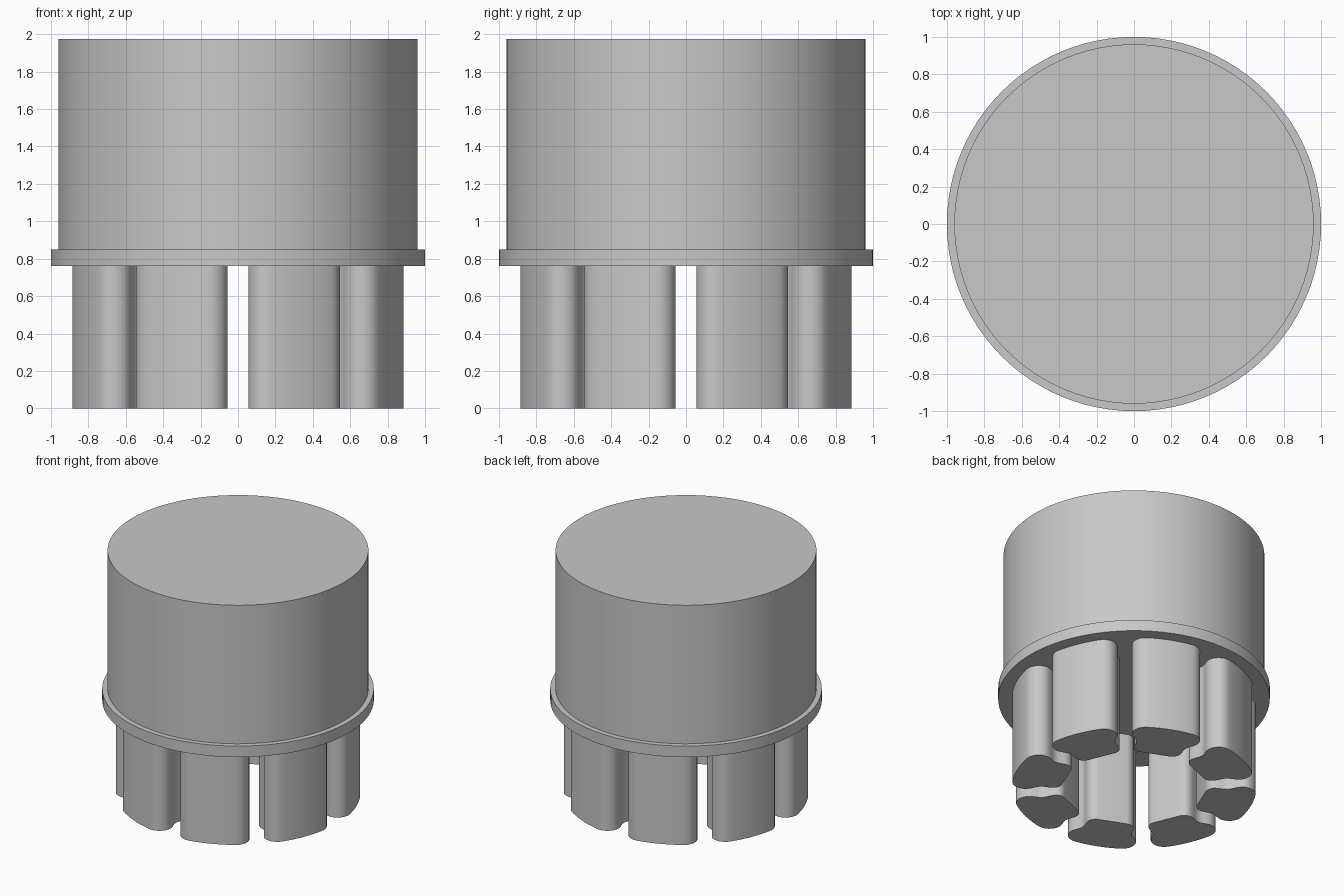
import bpy, bmesh, math
from mathutils import Vector

cube = bpy.data.objects.get("Cube")
if cube:
    bpy.data.objects.remove(cube, do_unlink=True)

grey = bpy.data.materials.new("plain_grey")
grey.use_nodes = True
colour = (0.58, 0.58, 0.58, 1)
grey.diffuse_color = colour
grey.node_tree.nodes["Principled BSDF"].inputs["Base Color"].default_value = colour


def extrude_outline(name, points, z0, z1):
    """Make a smooth-sided prism from a closed outline."""
    bm = bmesh.new()
    base = bm.faces.new([bm.verts.new((x, y, z0)) for x, y in points])
    top = bmesh.ops.extrude_face_region(bm, geom=[base], use_keep_orig=True)["geom"]
    bmesh.ops.translate(bm, vec=(0, 0, z1 - z0),
                        verts=[v for v in top if isinstance(v, bmesh.types.BMVert)])
    bmesh.ops.recalc_face_normals(bm, faces=bm.faces)
    mesh = bpy.data.meshes.new(name)
    bm.to_mesh(mesh)
    bm.free()
    mesh.materials.append(grey)
    obj = bpy.data.objects.new(name, mesh)
    bpy.context.collection.objects.link(obj)
    bpy.ops.object.select_all(action='DESELECT')
    obj.select_set(True)
    bpy.context.view_layer.objects.active = obj
    bpy.ops.object.shade_smooth_by_angle(angle=math.radians(35))
    return obj


def arc(cx, cy, radius, start, end, steps):
    angles = [math.radians(start + (end - start) * i / steps) for i in range(steps + 1)]
    return [(cx + radius * math.cos(a), cy + radius * math.sin(a)) for a in angles]


def circle(radius):
    return arc(0, 0, radius, 0, 360, 96)[:-1]


# Main drum and the flange under it
LEG_TOP, FLANGE_TOP, HEIGHT = 0.76, 0.85, 1.975
extrude_outline("drum", circle(0.96), FLANGE_TOP, HEIGHT)
extrude_outline("flange", circle(1.0), LEG_TOP, FLANGE_TOP)

# Leg outline: rounded wedge pointing along +x, with slightly hollow flanks
OUTER, INNER, GAP, HALF = 0.90, 0.52, 0.055, 22.5
ROUND_OUT, ROUND_IN, HOLLOW = 0.10, 0.07, 0.025
half = math.radians(HALF)

ang = half - math.asin((GAP + ROUND_OUT) / (OUTER - ROUND_OUT))
turn = math.degrees(ang)
cx, cy = (OUTER - ROUND_OUT) * math.cos(ang), (OUTER - ROUND_OUT) * math.sin(ang)
side = arc(0, 0, OUTER, 0, turn, 5)[:-1]
side += arc(cx, cy, ROUND_OUT, turn, 90 + HALF, 8)

ix = INNER + ROUND_IN
iy = ix * math.tan(half) - (GAP + ROUND_IN) / math.cos(half)
inner_round = arc(ix, iy, ROUND_IN, 90 + HALF, 180, 6)

# Hollow flank between the two rounded corners
start, end = Vector(side[-1]), Vector(inner_round[0])
inward = Vector((math.sin(half), -math.cos(half)))
for i in range(1, 8):
    t = i / 8
    p = start.lerp(end, t) + inward * HOLLOW * math.sin(math.pi * t) ** 2
    side.append((p.x, p.y))
side += inner_round
outline = side + [(x, -y) for x, y in reversed(side[1:])]

# Ring of eight legs
for k in range(8):
    leg = extrude_outline(f"leg_{k + 1}", outline, 0, LEG_TOP)
    leg.rotation_euler.z = math.radians(HALF + 45 * k)
